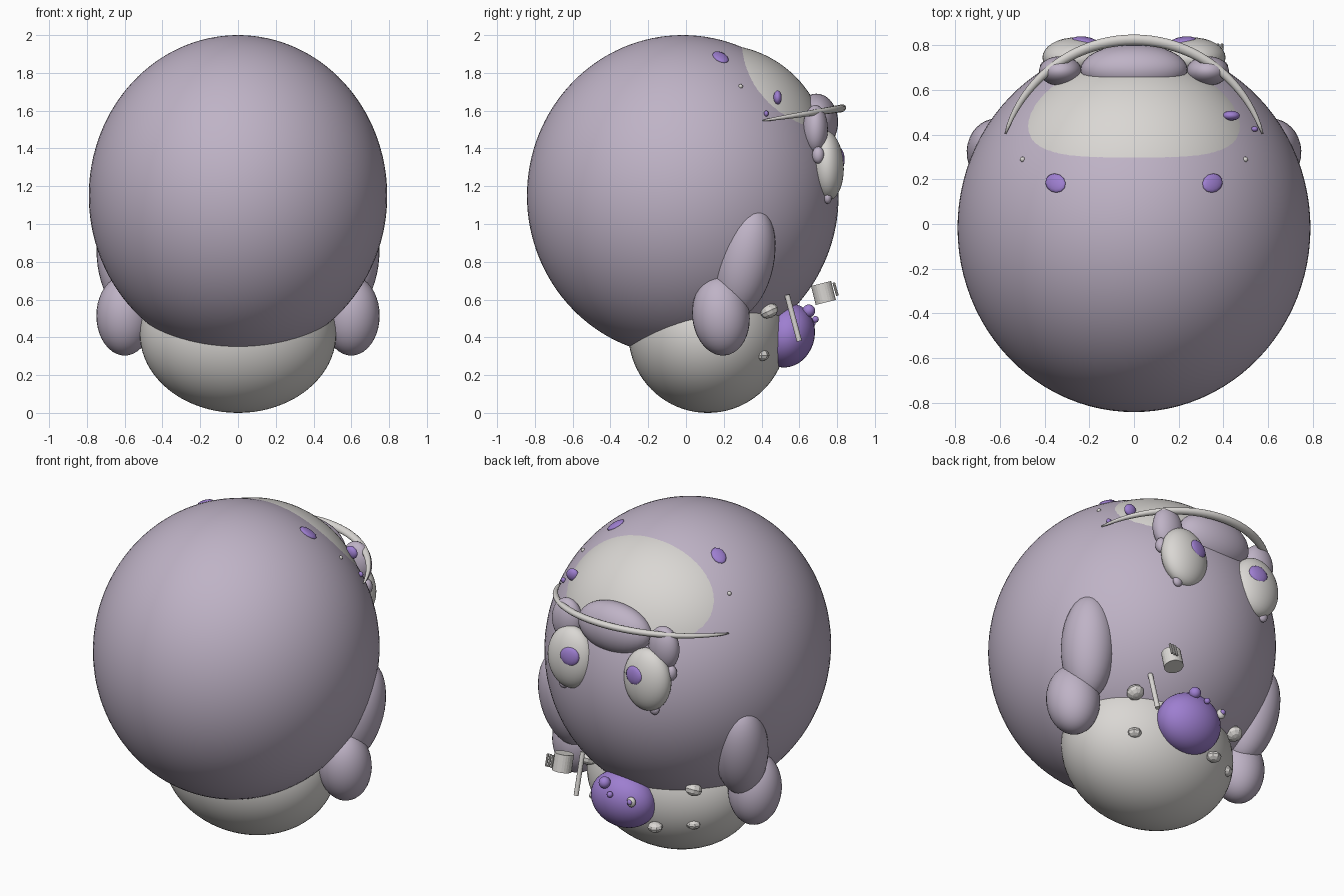
import bpy, bmesh, math
from mathutils import Vector, Matrix

if "Cube" in bpy.data.objects:
    bpy.data.objects.remove(bpy.data.objects["Cube"])


def material(name, rgb):
    m = bpy.data.materials.new(name)
    m.diffuse_color = (*rgb, 1)
    m.use_nodes = True
    m.node_tree.nodes["Principled BSDF"].inputs["Base Color"].default_value = m.diffuse_color
    return m


LILAC = material("lilac", (0.52, 0.45, 0.565))
PALE = material("pale_grey", (0.70, 0.68, 0.655))
PURPLE = material("purple", (0.34, 0.21, 0.63))

BODY_C, BODY_R = Vector((0, -0.017, 1.15)), Vector((0.79, 0.825, 0.85))


def finish(bm, name, mat, smooth=True):
    me = bpy.data.meshes.new(name)
    bm.to_mesh(me)
    bm.free()
    me.materials.append(mat)
    for p in me.polygons:
        p.use_smooth = smooth
    ob = bpy.data.objects.new(name, me)
    bpy.context.collection.objects.link(ob)
    return ob


def ball(name, loc, radii, mat, rot=(0, 0, 0), seg=32, rings=20, smooth=True):
    """Ellipsoid; rot in degrees."""
    bm = bmesh.new()
    bmesh.ops.create_uvsphere(bm, u_segments=seg, v_segments=rings, radius=1)
    bmesh.ops.scale(bm, vec=radii, verts=bm.verts)
    ob = finish(bm, name, mat, smooth)
    ob.location = loc
    ob.rotation_euler = [math.radians(a) for a in rot]
    return ob


def pair(name, loc, radii, mat, rot=(0, 0, 0), **kw):
    """Ellipsoid on both sides of the body."""
    for side, s in (("right", 1), ("left", -1)):
        ball(f"{name}_{side}", (s * loc[0], loc[1], loc[2]), radii, mat,
             (rot[0], s * rot[1], s * rot[2]), **kw)


def spot(name, loc, radii, mat):
    """Flat oval lying on the body surface."""
    d = Vector(loc) - BODY_C
    q = Vector([d[i] / BODY_R[i] for i in range(3)]).normalized()
    p = BODY_C + Vector([q[i] * BODY_R[i] for i in range(3)])
    n = Vector([q[i] / BODY_R[i] for i in range(3)])
    ob = ball(name, p, radii, mat, seg=12, rings=8)
    ob.rotation_euler = n.to_track_quat('Z', 'Y').to_euler()


def rod(name, a, b, r, mat, seg=16):
    """Capped cylinder from a to b."""
    a, b = Vector(a), Vector(b)
    bm = bmesh.new()
    bmesh.ops.create_cone(bm, cap_ends=True, segments=seg, radius1=r,
                          radius2=r, depth=(b - a).length)
    ob = finish(bm, name, mat, False)
    ob.location = (a + b) / 2
    ob.rotation_euler = (b - a).to_track_quat('Z', 'Y').to_euler()


# Main masses
ball("body", BODY_C, BODY_R, LILAC, seg=96, rings=64)
ball("belly", (0, 0.115, 0.42), (0.52, 0.42, 0.42), PALE, seg=64, rings=40)
ball("face_patch", (0, 0.17, 1.37), (0.63, 0.58, 0.58), PALE, seg=96, rings=64)

# Arms and hands
pair("arm", (0.595, 0.31, 0.80), (0.15, 0.155, 0.30), LILAC, (-12, 8, 0))
pair("hand", (0.60, 0.185, 0.515), (0.15, 0.152, 0.212), LILAC, (6, 0, 0))

# Brow, cheeks and eyes
ball("brow", (0, 0.69, 1.54), (0.24, 0.115, 0.15), LILAC)
pair("eye_lump", (0.33, 0.685, 1.50), (0.095, 0.066, 0.13), LILAC)
pair("eye_corner", (0.39, 0.70, 1.365), (0.032, 0.032, 0.045), LILAC, seg=16, rings=12)
pair("eye", (0.26, 0.745, 1.31), (0.15, 0.09, 0.185), PALE, (3, 0, 0))
pair("pupil", (0.22, 0.818, 1.35), (0.06, 0.02, 0.055), PURPLE, (6, 0, 8), seg=14, rings=10)
pair("eye_drop", (0.31, 0.75, 1.14), (0.03, 0.022, 0.033), LILAC, seg=16, rings=12)

# Curved band across the brow, tapering at both ends
bm = bmesh.new()
N, K, R = 40, 12, 0.604
A = math.asin(0.575 / R)
rows = []
for i in range(N + 1):
    t = A * (2 * i / N - 1)
    y = 0.22 + R * math.cos(t)
    c = Vector((R * math.sin(t), y, 1.545 + (y - 0.39) * 0.155))
    out = Vector((math.sin(t), math.cos(t), 0.15 * math.cos(t)))
    w = 0.004 + 0.020 * math.cos(t / A * math.pi / 2) ** 0.6 if 0 < i < N else 0.004
    rows.append([bm.verts.new(c + w * (out * math.cos(u) + Vector((0, 0, 0.85)) * math.sin(u)))
                 for u in (2 * math.pi * k / K for k in range(K))])
for r0, r1 in zip(rows, rows[1:]):
    for k in range(K):
        bm.faces.new((r0[k], r0[(k + 1) % K], r1[(k + 1) % K], r1[k]))
bm.faces.new(rows[0])
bm.faces.new(rows[-1])
bmesh.ops.recalc_face_normals(bm, faces=bm.faces)
finish(bm, "brow_band", PALE)

# Spots and specks on the head
for s in (1, -1):
    spot(f"crown_spot_{s}", (s * 0.355, 0.185, 1.89), (0.042, 0.055, 0.014), PURPLE)
    spot(f"crown_speck_{s}", (s * 0.50, 0.29, 1.73), (0.012, 0.012, 0.012), PALE)
ball("temple_spot", (0.435, 0.485, 1.67), (0.04, 0.022, 0.036), PURPLE, (0, 30, 0), seg=16, rings=10)
ball("temple_dot", (0.54, 0.425, 1.585), (0.016, 0.012, 0.016), PURPLE, seg=12, rings=8)

# Purple pouch with bumps
ball("pouch", (0.05, 0.535, 0.41), (0.20, 0.145, 0.172), PURPLE, (-18, 0, 0))
ball("pouch_bump_large", (0.10, 0.65, 0.54), (0.034, 0.034, 0.034), PURPLE, seg=16, rings=12)
ball("pouch_bump_small", (0.04, 0.685, 0.495), (0.018, 0.018, 0.018), PURPLE, seg=12, rings=8)
ball("pouch_ring", (-0.085, 0.655, 0.47), (0.027, 0.022, 0.03), PALE, seg=16, rings=10)
ball("pouch_ring_dot", (-0.085, 0.672, 0.475), (0.016, 0.014, 0.016), PURPLE, seg=12, rings=8)

# Buttons around the belly
pair("upper_button", (0.36, 0.44, 0.54), (0.05, 0.05, 0.038), PALE, (25, 0, 0), seg=10, rings=6, smooth=False)
pair("lower_button", (0.33, 0.40, 0.305), (0.045, 0.042, 0.03), PALE, seg=8, rings=6, smooth=False)
ball("middle_button", (-0.15, 0.515, 0.28), (0.045, 0.042, 0.03), PALE, seg=8, rings=6, smooth=False)
pair("belly_speck", (0.43, 0.20, 0.29), (0.018, 0.018, 0.01), PALE, seg=4, rings=4, smooth=False)

# Stick and small cup with its fingers
rod("stick", (0.33, 0.535, 0.625), (0.33, 0.60, 0.38), 0.014, PALE)
rod("cup", (0.33, 0.74, 0.585), (0.33, 0.715, 0.685), 0.055, PALE, 24)
for i in range(3):
    x = 0.358 + i * 0.018
    rod(f"cup_finger_{i}", (x, 0.802, 0.62), (x, 0.782, 0.69), 0.007, PALE, 8)
